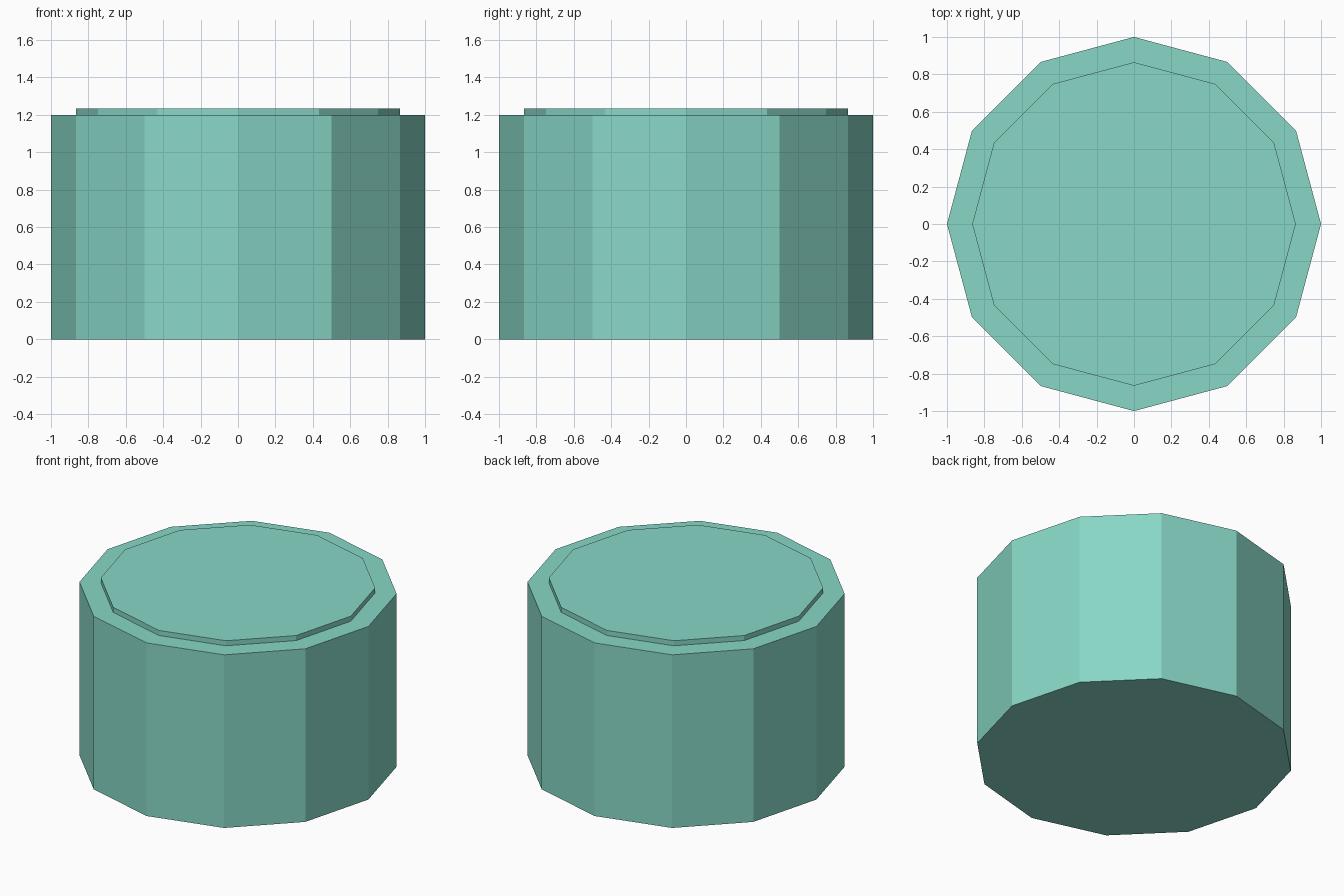
import bpy, bmesh, math

if "Cube" in bpy.data.objects:
    bpy.data.objects.remove(bpy.data.objects["Cube"])

SIDES = 12

mat = bpy.data.materials.new("mint_green")
mat.diffuse_color = (0.245, 0.68, 0.565, 1.0)
mat.use_nodes = True
mat.node_tree.nodes["Principled BSDF"].inputs["Base Color"].default_value = mat.diffuse_color

# (radius, height) profile: drum wall, rim, raised top plate
profile = [(1.0, 0.0), (1.0, 1.2), (0.865, 1.2), (0.865, 1.235)]

bm = bmesh.new()
rings = []
for r, z in profile:
    rings.append([bm.verts.new((r * math.cos(2 * math.pi * i / SIDES),
                                r * math.sin(2 * math.pi * i / SIDES), z))
                  for i in range(SIDES)])

# Walls and rim
for low, high in zip(rings, rings[1:]):
    for i in range(SIDES):
        j = (i + 1) % SIDES
        bm.faces.new((low[i], low[j], high[j], high[i]))

# Flat bottom and top plate
bm.faces.new(rings[0][::-1])
bm.faces.new(rings[-1])

mesh = bpy.data.meshes.new("drum")
bm.to_mesh(mesh)
bm.free()
mesh.materials.append(mat)
bpy.context.collection.objects.link(bpy.data.objects.new("drum", mesh))
